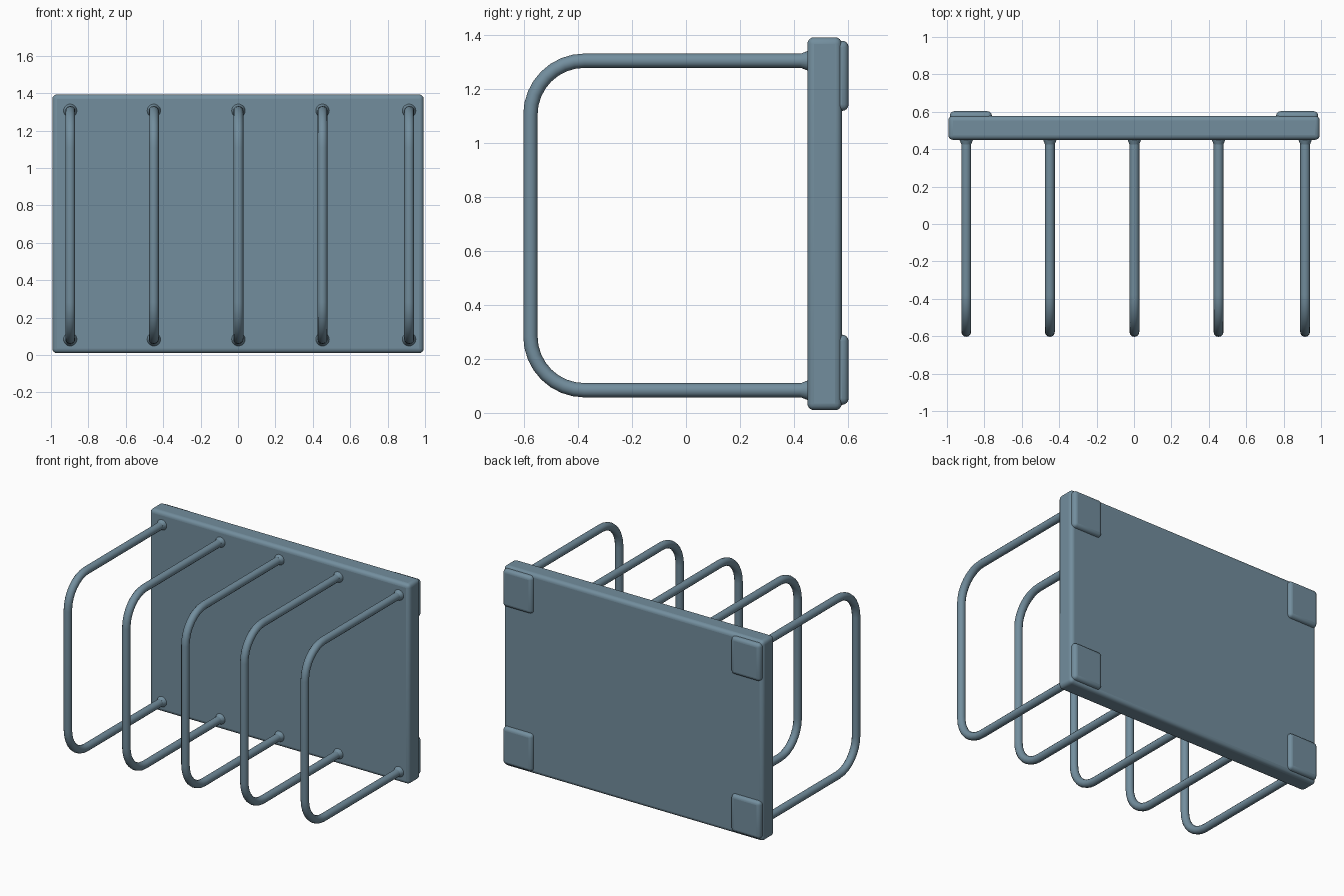
import bpy
from math import sin, cos, pi, radians

if "Cube" in bpy.data.objects:
    bpy.data.objects.remove(bpy.data.objects["Cube"])

paint = bpy.data.materials.new("blue_grey_paint")
paint.diffuse_color = (0.17, 0.27, 0.34, 1)
paint.use_nodes = True
paint.node_tree.nodes["Principled BSDF"].inputs["Base Color"].default_value = paint.diffuse_color


def rounded_box(name, lo, hi, bevel):
    bpy.ops.mesh.primitive_cube_add(size=1, location=[(a + b) / 2 for a, b in zip(lo, hi)])
    ob = bpy.context.object
    ob.name = name
    ob.scale = [b - a for a, b in zip(lo, hi)]
    bpy.ops.object.transform_apply(location=False, rotation=False, scale=True)
    mod = ob.modifiers.new("round", 'BEVEL')
    mod.width = bevel
    mod.segments = 4
    ob.data.materials.append(paint)
    bpy.ops.object.shade_smooth_by_angle(angle=radians(40))
    return ob


# Back plate
rounded_box("back_plate", (-0.993, 0.45, 0.01), (0.993, 0.578, 1.393), 0.025)

# Slightly raised mounting pads on the rear corners
for side, x0, x1 in (("left", -0.985, -0.76), ("right", 0.76, 0.985)):
    for level, z0, z1 in (("lower", 0.03, 0.29), ("upper", 1.12, 1.38)):
        rounded_box(f"{level}_{side}_pad", (x0, 0.54, z0), (x1, 0.603, z1), 0.024)

# Wire path in the y-z plane: top run, two rounded corners, bottom run
FRONT, TOP, BOTTOM, R = -0.577, 1.306, 0.084, 0.2
path = [(0.50, TOP)]
for cz, start in ((TOP - R, pi / 2), (BOTTOM + R, pi)):
    for i in range(9):
        a = start + pi / 2 * i / 8
        path.append((FRONT + R + R * cos(a), cz + R * sin(a)))
path.append((0.50, BOTTOM))

# Five wire hoops
for n, x in enumerate((-0.897, -0.45, 0.002, 0.452, 0.915)):
    curve = bpy.data.curves.new(f"wire_hoop_{n + 1}", 'CURVE')
    curve.dimensions = '3D'
    curve.bevel_depth = 0.0265
    curve.bevel_resolution = 4
    curve.use_fill_caps = True
    spline = curve.splines.new('POLY')
    spline.points.add(len(path) - 1)
    for p, (y, z) in zip(spline.points, path):
        p.co = (x, y, z, 1)
    spline.use_smooth = True
    curve.materials.append(paint)
    hoop = bpy.data.objects.new(f"wire_hoop_{n + 1}", curve)
    bpy.context.collection.objects.link(hoop)

    # Weld collars where the hoop meets the plate
    for label, z in (("top", TOP), ("bottom", BOTTOM)):
        bpy.ops.mesh.primitive_cone_add(vertices=20, radius1=0.038, radius2=0.026, depth=0.03,
                                        location=(x, 0.44, z), rotation=(pi / 2, 0, 0))
        collar = bpy.context.object
        collar.name = f"{label}_weld_{n + 1}"
        collar.data.materials.append(paint)
        bpy.ops.object.shade_smooth_by_angle(angle=radians(40))
